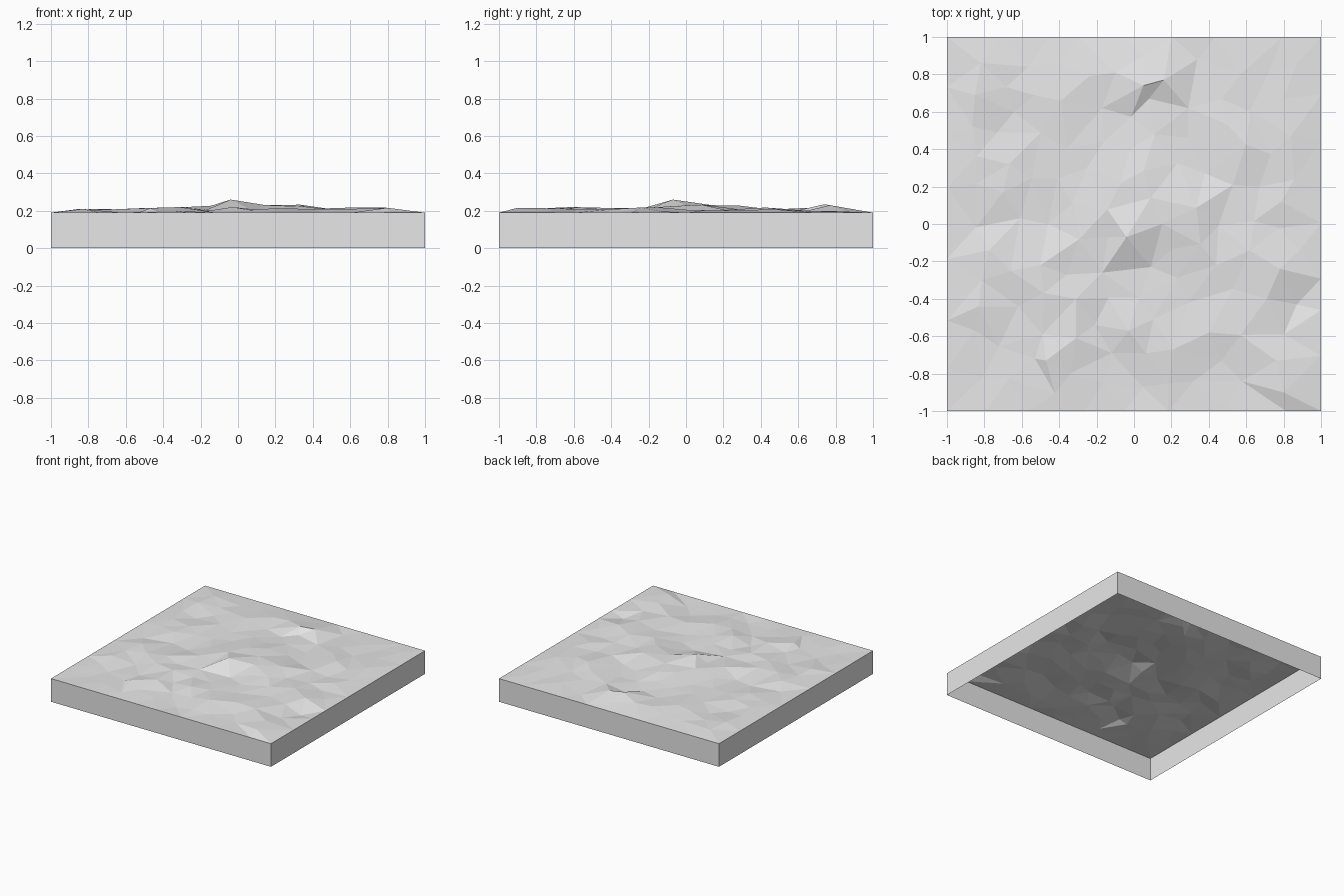
import bpy
import random
from mathutils import Vector
from mathutils.geometry import delaunay_2d_cdt

cube = bpy.data.objects.get("Cube")
if cube:
    bpy.data.objects.remove(cube, do_unlink=True)

RIM = 0.19
rng = random.Random(4)

# Main ridges and hollows: x and y in hundredths, height over the rim in thousandths
LANDMARKS = [
    (-4, -7, 70), (15, 0, 40), (9, -23, 5), (-17, -26, 15), (9, 14, 40),
    (-14, -7, 25), (-7, 22, 38), (-46, 0, -4), (-61, 3, 0), (-70, 17, 18),
    (-50, -22, 25), (-36, -27, 12), (-66, -25, 18), (-83, -44, 20), (-62, -44, 0),
    (-85, -57, 0), (-31, -40, 25), (-31, -61, 30), (-21, -54, 2), (-3, -57, 30),
    (-12, -69, 0), (-67, -83, 0), (-53, -72, 0), (-49, -59, 5), (-47, -73, 25),
    (71, -40, 18), (87, -43, -20), (78, -24, 28), (44, -22, 22), (29, -42, 5),
    (21, -67, 24), (32, -84, 0), (80, -90, 26), (5, 74, 45), (11, 48, 14),
    (8, 67, 8), (16, 77, 40), (57, 80, 8), (-10, 81, 26), (-17, 62, 10),
    (29, 62, 4), (29, 46, 0), (50, 53, 20), (-82, 86, 14), (-39, 66, 26),
    (-85, 69, 20), (-64, 60, 0), (84, 47, 18), (-16, 44, 16),
]


def make_object(name, verts, faces, material):
    mesh = bpy.data.meshes.new(name)
    mesh.from_pydata(verts, [], faces)
    mesh.materials.append(material)
    mesh.update()
    obj = bpy.data.objects.new(name, mesh)
    bpy.context.collection.objects.link(obj)
    return obj


def make_material(name, colour):
    mat = bpy.data.materials.new(name)
    mat.use_nodes = True
    mat.diffuse_color = colour
    mat.node_tree.nodes["Principled BSDF"].inputs["Base Color"].default_value = colour
    return mat


def blended_height(spot, known):
    """Average of the known heights, weighted towards the nearest ones."""
    total = weight_sum = 0.0
    for point in known:
        weight = 1 / ((point.xy - spot).length_squared + 0.001) ** 2
        total += weight * point.z
        weight_sum += weight
    return total / weight_sum


stone = make_material("pale grey stone", (0.8, 0.8, 0.8, 1))

# Level rim: corners plus loosely spaced points along each edge
corners = [(-1, -1), (1, -1), (1, 1), (-1, 1)]
points = []
for i, start in enumerate(corners):
    a, b = Vector(start), Vector(corners[(i + 1) % 4])
    points.append(a.to_3d())
    for step in range(1, 8):
        t = (step + rng.uniform(-0.3, 0.3)) / 8
        points.append(a.lerp(b, t).to_3d())

# Landmarks
points += [Vector((x / 100, y / 100, h / 1000)) for x, y, h in LANDMARKS]

# Smaller bumps scattered in the gaps
known = list(points)
for attempt in range(3000):
    spot = Vector((rng.uniform(-0.92, 0.92), rng.uniform(-0.92, 0.92)))
    if min((p.xy - spot).length for p in points) > 0.135:
        height = blended_height(spot, known) + rng.uniform(-0.011, 0.011)
        points.append(spot.to_3d() + Vector((0, 0, height)))

# Faceted ground surface
flat, _, triangles, origin, _, _ = delaunay_2d_cdt(
    [p.xy for p in points], [], [], 0, 1e-6)
ground_verts = [(v.x, v.y, RIM + points[origin[i][0]].z) for i, v in enumerate(flat)]
make_object("rocky_ground", ground_verts, triangles, stone)

# Four side walls, open underneath
wall_verts = [(x, y, z) for z in (0, RIM) for x, y in corners]
wall_faces = [(i, (i + 1) % 4, (i + 1) % 4 + 4, i + 4) for i in range(4)]
make_object("side_walls", wall_verts, wall_faces, stone)
